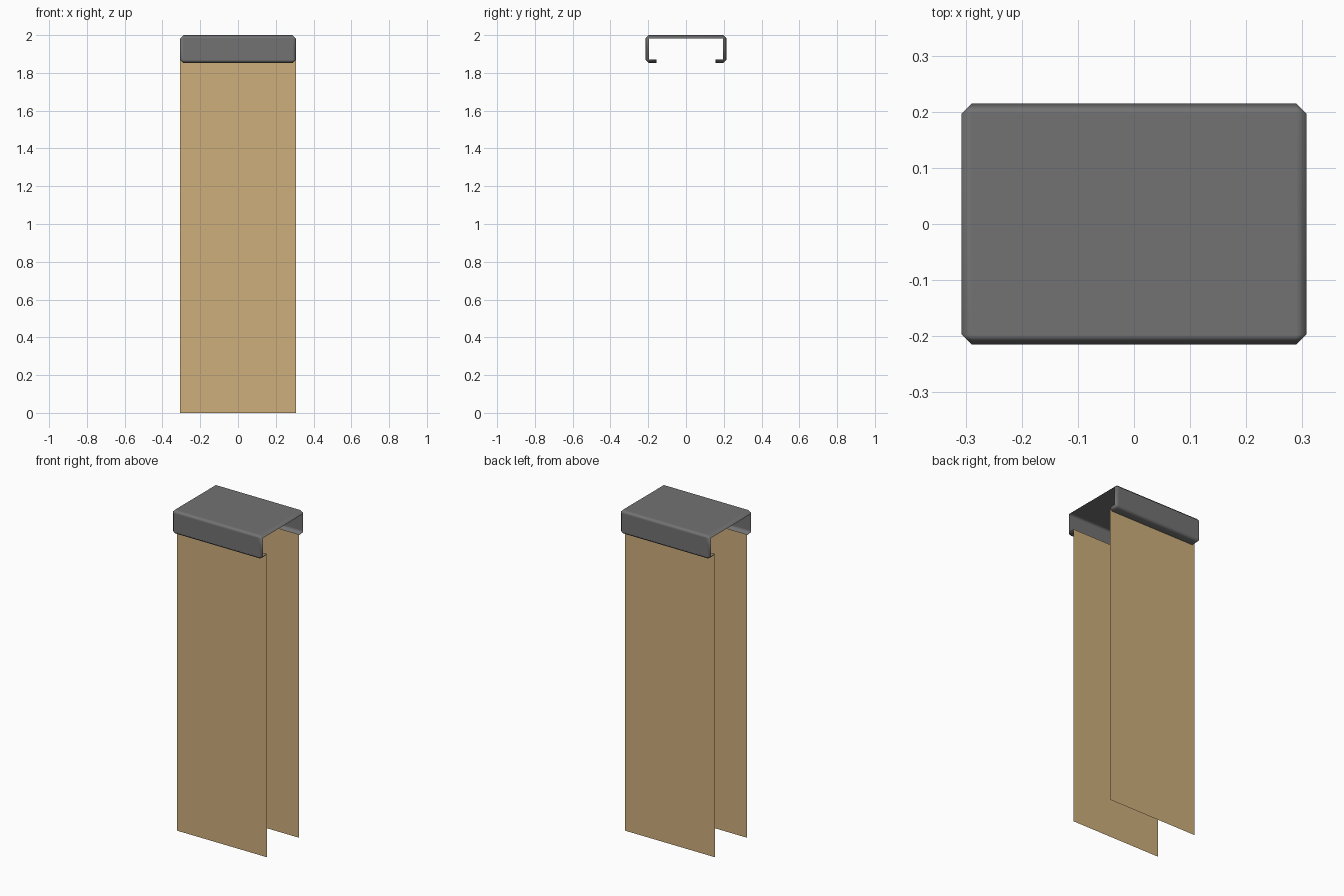
import bpy
import bmesh
from mathutils import Vector

HALF_X, HALF_Y = 0.307, 0.215     # outer half sizes of the cap
CAP_LOW, CAP_TOP = 1.852, 2.0
BEVEL = 0.018
LIP_Y = 0.157                     # inner edge of the turned-in lips

if "Cube" in bpy.data.objects:
    bpy.data.objects.remove(bpy.data.objects["Cube"])


def material(name, rgb):
    mat = bpy.data.materials.new(name)
    mat.use_nodes = True
    mat.diffuse_color = (*rgb, 1)
    mat.node_tree.nodes["Principled BSDF"].inputs["Base Color"].default_value = (*rgb, 1)
    return mat


def add_object(name, bm, mat):
    mesh = bpy.data.meshes.new(name)
    bm.to_mesh(mesh)
    bm.free()
    mesh.materials.append(mat)
    obj = bpy.data.objects.new(name, mesh)
    bpy.context.collection.objects.link(obj)
    return obj


grey = material("dark grey metal", (0.17, 0.17, 0.17))
tan = material("tan board", (0.62, 0.43, 0.20))

# Cap: chamfered box shell, open at both ends and along the underside
bm = bmesh.new()
bmesh.ops.create_cube(bm, size=1)
bmesh.ops.scale(bm, vec=(2 * HALF_X, 2 * HALF_Y, CAP_TOP - CAP_LOW), verts=bm.verts)
bmesh.ops.translate(bm, vec=(0, 0, (CAP_TOP + CAP_LOW) / 2), verts=bm.verts)
bmesh.ops.bevel(bm, geom=bm.edges[:], offset=BEVEL, segments=1,
                affect='EDGES', clamp_overlap=True)
bm.normal_update()
ends = [f for f in bm.faces if abs(f.normal.x) > 0.99]
bmesh.ops.delete(bm, geom=ends, context='FACES')

# Slot in the underside, leaving a lip on each side
for side in (-1, 1):
    low = [f for f in bm.faces if f.calc_center_median().z < CAP_LOW + BEVEL]
    geom = set(low)
    for f in low:
        geom.update(f.edges)
        geom.update(f.verts)
    bmesh.ops.bisect_plane(bm, geom=list(geom), plane_co=Vector((0, side * LIP_Y, 0)),
                           plane_no=Vector((0, 1, 0)))
slot = [f for f in bm.faces if f.calc_center_median().z < CAP_LOW + BEVEL
        and abs(f.calc_center_median().y) < LIP_Y - 0.01]
bmesh.ops.delete(bm, geom=slot, context='FACES')
for f in bm.faces:
    f.smooth = True
cap = add_object("cap_channel", bm, grey)
weighted = cap.modifiers.new("weighted_normals", 'WEIGHTED_NORMAL')
weighted.weight = 100

# Two thin boards hanging from the lips
for name, side in (("front_board", -1), ("back_board", 1)):
    bm = bmesh.new()
    top = CAP_LOW + BEVEL
    corners = [(-HALF_X, 0), (HALF_X, 0), (HALF_X, top), (-HALF_X, top)]
    verts = [bm.verts.new((x * -side, side * LIP_Y, z)) for x, z in corners]
    bm.faces.new(verts)
    add_object(name, bm, tan)
